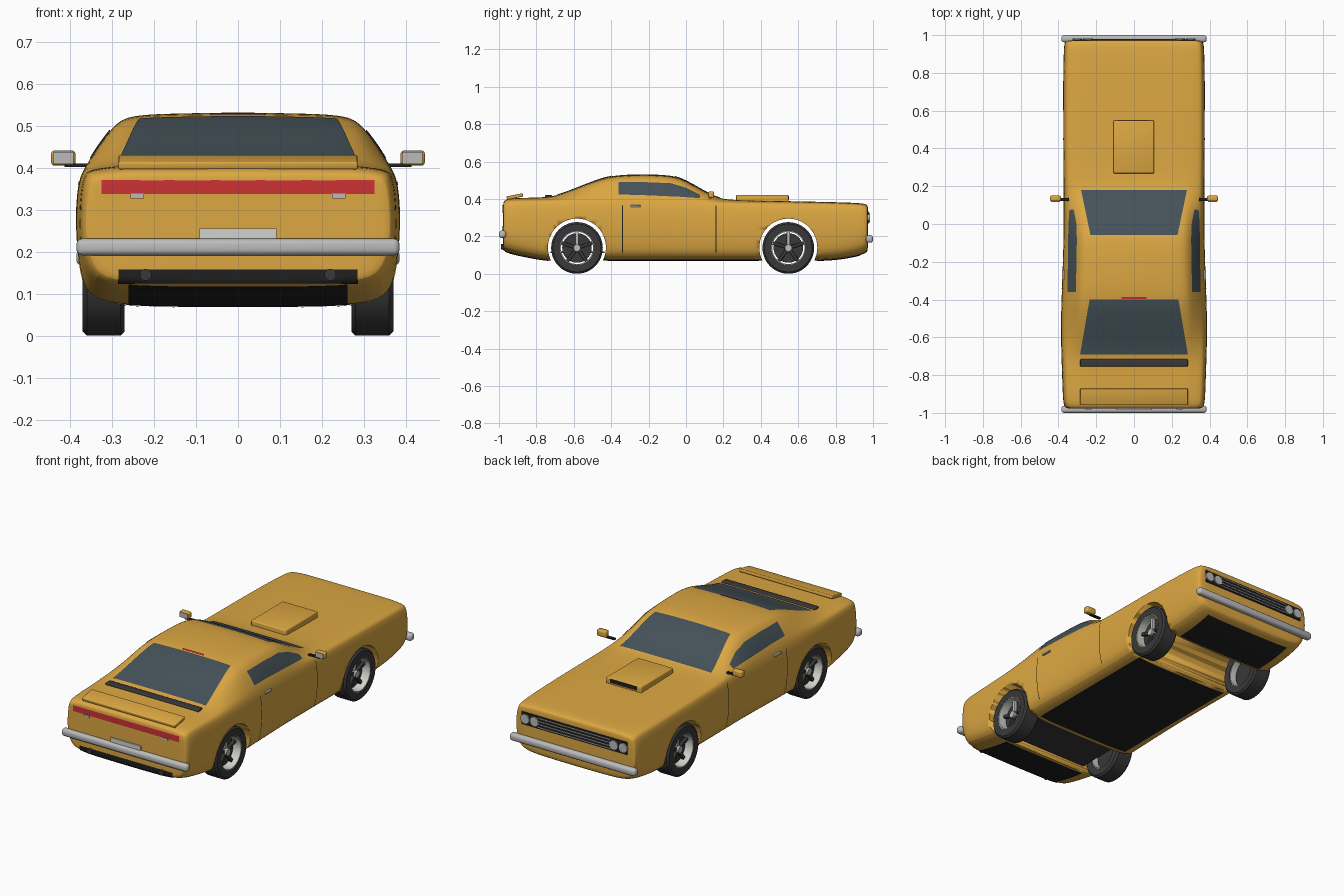
import bpy, bmesh, math
from mathutils import Vector
from mathutils.bvhtree import BVHTree

if "Cube" in bpy.data.objects:
    bpy.data.objects.remove(bpy.data.objects["Cube"])


def material(name, r, g, b):
    m = bpy.data.materials.new(name)
    m.diffuse_color = (r, g, b, 1)
    m.use_nodes = True
    m.node_tree.nodes["Principled BSDF"].inputs["Base Color"].default_value = m.diffuse_color
    return m


PAINT = material("paint", 0.72, 0.39, 0.055)
GLASS = material("glass", 0.06, 0.085, 0.1)
BLACK = material("black", 0.015, 0.015, 0.015)
DARK = material("dark_grey", 0.04, 0.04, 0.04)
RED = material("red", 0.6, 0.03, 0.035)
CHROME = material("chrome", 0.5, 0.5, 0.5)
PALE = material("pale", 0.65, 0.65, 0.6)


def finish(ob, mat, angle=35):
    ob.data.materials.append(mat)
    bpy.ops.object.select_all(action='DESELECT')
    ob.select_set(True)
    bpy.context.view_layer.objects.active = ob
    bpy.ops.object.shade_smooth_by_angle(angle=math.radians(angle))
    return ob


def make(name, verts, faces, mat, recalc=True):
    me = bpy.data.meshes.new(name)
    me.from_pydata(verts, [], faces)
    if recalc:
        bm = bmesh.new()
        bm.from_mesh(me)
        bmesh.ops.recalc_face_normals(bm, faces=bm.faces)
        bm.to_mesh(me)
        bm.free()
    ob = bpy.data.objects.new(name, me)
    bpy.context.collection.objects.link(ob)
    return finish(ob, mat)


def box(name, loc, size, mat, bevel=0.0, rot=(0, 0, 0), segs=3):
    bm = bmesh.new()
    bmesh.ops.create_cube(bm, size=1)
    bmesh.ops.scale(bm, vec=size, verts=bm.verts)
    if bevel:
        bmesh.ops.bevel(bm, geom=bm.edges[:], offset=bevel, segments=segs, profile=0.5, affect='EDGES')
    me = bpy.data.meshes.new(name)
    bm.to_mesh(me)
    bm.free()
    ob = bpy.data.objects.new(name, me)
    ob.location, ob.rotation_euler = loc, rot
    bpy.context.collection.objects.link(ob)
    return finish(ob, mat)


def cylinder(name, loc, r, depth, axis, mat, n=32):
    rot = (0, math.pi / 2, 0) if axis == 'x' else (math.pi / 2, 0, 0)
    bpy.ops.mesh.primitive_cylinder_add(vertices=n, radius=r, depth=depth, location=loc, rotation=rot)
    bpy.context.object.name = name
    return finish(bpy.context.object, mat)


def lathe_x(name, profile, y, z, mat, n=48):
    """Closed (radius, x) profile turned about an axis parallel to x."""
    k = len(profile)
    verts = [(x, y + r * math.cos(2 * math.pi * i / n), z + r * math.sin(2 * math.pi * i / n))
             for i in range(n) for r, x in profile]
    faces = [(i * k + j, i * k + (j + 1) % k, (i + 1) % n * k + (j + 1) % k, (i + 1) % n * k + j)
             for i in range(n) for j in range(k)]
    return make(name, verts, faces, mat)


# Body shell lofted along y: y, half width, underside, shoulder, top
sections = [
    (-.978, .352, .135, .365, .375), (-.975, .364, .125, .378, .388), (-.955, .376, .112, .390, .402),
    (-.88, .380, .095, .393, .406), (-.75, .384, .07, .393, .408), (-.68, .387, .07, .393, .420),
    (-.56, .389, .07, .393, .468), (-.44, .387, .07, .392, .516), (-.34, .383, .07, .390, .533),
    (-.10, .375, .07, .388, .533), (-.02, .374, .07, .387, .511), (.08, .374, .07, .385, .452),
    (.16, .374, .07, .384, .408), (.23, .375, .07, .382, .393), (.50, .377, .07, .380, .389),
    (.70, .377, .07, .377, .385), (.82, .376, .076, .374, .382), (.94, .373, .10, .370, .378),
    (.968, .367, .115, .360, .370), (.974, .352, .13, .350, .360)]
verts = []
for y, w, zb, zs, zt in sections:
    h = zt - zs
    half = [(.74 * w, zb), (.92 * w, zb + .02), (.975 * w, zb + .07), (w, .24), (.99 * w, zs - .05),
            (.965 * w, zs - .01), (.93 * w, zs + .18 * h), (.78 * w, zs + .8 * h),
            (.68 * w, zs + .96 * h), (.35 * w, zt - .02 * h)]
    ring = [(0, zb)] + half + [(0, zt)] + [(-x, z) for x, z in reversed(half)]
    verts += [(x, y, z) for x, z in ring]
k, n = len(ring), len(sections)
faces = [(i * k + j, i * k + (j + 1) % k, (i + 1) * k + (j + 1) % k, (i + 1) * k + j)
         for i in range(n - 1) for j in range(k)]
faces += [tuple(range(k)), tuple(range((n - 1) * k, n * k))]
body = make("body_shell", verts, faces, PAINT)
body.modifiers.new("smooth", 'SUBSURF').levels = 2
bpy.context.view_layer.objects.active = body
for m in list(body.modifiers):
    if m.type == 'SUBSURF':
        bpy.ops.object.modifier_apply(modifier=m.name)
tree = BVHTree.FromPolygons([v.co.copy() for v in body.data.vertices],
                            [tuple(p.vertices) for p in body.data.polygons])

# Wheel wells pass right through the shell
WHEELS_Y = (-.583, .547)
for y in WHEELS_Y:
    cut = cylinder("well_cutter", (0, y, .14), .155, 1.2, 'x', PAINT, 48)
    cut.hide_render = True
    m = body.modifiers.new("well", 'BOOLEAN')
    m.operation, m.object, m.solver = 'DIFFERENCE', cut, 'EXACT'
    bpy.context.view_layer.objects.active = body
    bpy.ops.object.modifier_apply(modifier=m.name)
    bpy.data.objects.remove(cut)


def along(line, t):
    s = t * (len(line) - 1)
    i = min(int(s), len(line) - 2)
    return Vector(line[i]).lerp(Vector(line[i + 1]), s - i)


def panel(name, a, b, side, mat, nu=24, nv=8, lift=.003):
    """Thin skin between two 2D lines, projected onto the body from one side."""
    place, d = {
        'right': (lambda p: (2, p[0], p[1]), (-1, 0, 0)), 'left': (lambda p: (-2, p[0], p[1]), (1, 0, 0)),
        'rear': (lambda p: (p[0], -2, p[1]), (0, 1, 0)), 'nose': (lambda p: (p[0], 2, p[1]), (0, -1, 0)),
        'top': (lambda p: (p[0], p[1], 2), (0, 0, -1)), 'under': (lambda p: (p[0], p[1], -2), (0, 0, 1))}[side]
    d, vs = Vector(d), []
    for i in range(nu + 1):
        for j in range(nv + 1):
            p = along(a, i / nu).lerp(along(b, i / nu), j / nv)
            hit, normal, _, _ = tree.ray_cast(Vector(place(p)), d)
            vs.append(hit + normal * (lift if normal.dot(d) < 0 else -lift) if hit else vs[-1])
    r = nv + 1
    fs = [(i * r + j, i * r + j + 1, (i + 1) * r + j + 1, (i + 1) * r + j) for i in range(nu) for j in range(nv)]
    ob = make(name, vs, fs, mat, False)
    if sum((p.normal.dot(d) for p in ob.data.polygons)) > 0:
        ob.data.flip_normals()
    return ob


def rect(name, x0, x1, y0, y1, side, mat, **kw):
    return panel(name, [(x0, y0), (x1, y0)], [(x0, y1), (x1, y1)], side, mat, **kw)


# Glass
panel("windshield", [(-.28, .18), (.28, .18)], [(-.23, -.06), (.23, -.06)], 'top', GLASS, nv=14)
panel("rear_window", [(-.285, -.69), (.285, -.69)], [(-.235, -.40), (.235, -.40)], 'top', GLASS, nv=14)
for side in ('right', 'left'):
    panel(side + "_window", [(-.36, .488), (-.22, .488), (-.08, .482), (.0, .458), (.075, .42)],
          [(-.36, .422), (-.25, .42), (-.14, .415), (-.03, .41), (.075, .402)], side, GLASS)
    for y in (-.34, .16):
        rect(side + "_door_gap", y - .002, y + .002, .115, .365, side, BLACK, nu=1, nv=14, lift=.0015)

# Rear end details
rect("tail_light", -.325, .325, .338, .37, 'rear', RED)
rect("lower_rear_panel", -.285, .285, .126, .158, 'rear', BLACK)
rect("roof_brake_light", -.065, .065, -.397, -.385, 'top', RED, nv=2, lift=.006)
box("rear_plate", (0, -.98, .228), (.184, .01, .055), PALE)
box("rear_vent_bar", (0, -.735, .412), (.57, .04, .016), DARK, .006)
box("spoiler", (0, -.915, .413), (.57, .088, .018), PAINT, .004, (.2, 0, 0))

# Underside panels
rect("nose_floor", -.27, .27, .70, .93, 'under', BLACK)
rect("middle_floor", -.29, .29, -.42, .39, 'under', BLACK)
rect("tail_floor", -.26, .26, -.965, -.735, 'under', BLACK)
box("rear_tank", (0, -.58, .115), (.52, .29, .008), DARK)

# Bumpers
box("rear_bumper", (0, -.981, .211), (.77, .038, .04), CHROME, .014)
box("front_bumper", (0, .981, .186), (.77, .038, .04), CHROME, .014)

# Nose: grille, bars and twin headlights
box("grille", (0, .971, .30), (.645, .012, .07), BLACK)
for z in (.275, .291, .308, .325):
    box("grille_bar", (0, .977, z), (.44, .006, .004), CHROME)

# Hood scoop
box("hood_scoop", (-.002, .408, .399), (.215, .28, .044), PAINT, .006)
box("scoop_opening", (-.002, .547, .406), (.165, .008, .02), BLACK)

for s in (-1, 1):
    for x in (.243, .3):
        cylinder("headlight", (s * x, .976, .30), .026, .014, 'y', CHROME)
    box("reverse_light", (s * .24, -.977, .333), (.032, .012, .012), CHROME)
    cylinder("exhaust_pipe", (s * .22, -.965, .145), .014, .05, 'y', DARK, 24)
    box("door_handle", (s * .374, -.27, .362), (.014, .055, .01), CHROME, .003)
    # Mirrors
    box("mirror_stalk", (s * .378, .13, .406), (.07, .014, .009), BLACK)
    box("mirror_housing", (s * .416, .135, .423), (.058, .03, .036), PAINT, .008)
    box("mirror_glass", (s * .416, .119, .423), (.048, .004, .028), CHROME)
    # Wheels
    for y in WHEELS_Y:
        z = .138
        tyre = [(.09, .272), (.128, .27), (.138, .28), (.138, .36), (.128, .37), (.09, .368)]
        lathe_x("tyre", [(r, s * x) for r, x in tyre], y, z, DARK)
        rim = [(.092, .275), (.092, .367), (.086, .367), (.086, .275)]
        lathe_x("rim", [(r, s * x) for r, x in rim], y, z, PALE)
        cylinder("wheel_disc", (s * .315, y, z), .079, .016, 'x', DARK)
        cylinder("wheel_hub", (s * .335, y, z), .019, .03, 'x', CHROME, 24)
        for i in range(5):
            a = 2 * math.pi * i / 5
            box("spoke", (s * .33, y - .052 * math.sin(a), z + .052 * math.cos(a)), (.018, .018, .07),
                DARK if i else CHROME, .003, (a, 0, 0))
